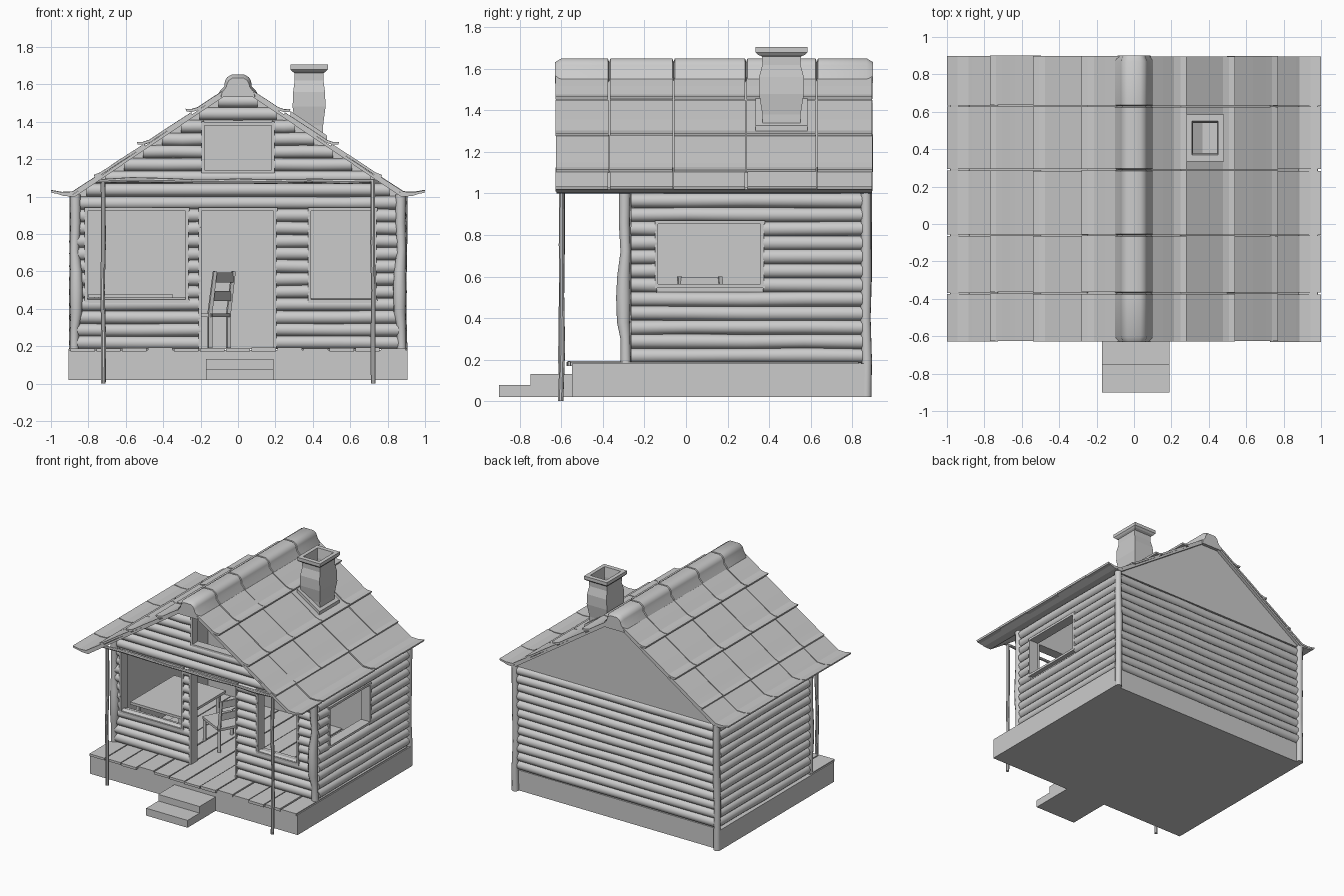
import bpy, bmesh, math, random
from mathutils import Vector, Matrix

if "Cube" in bpy.data.objects:
    bpy.data.objects.remove(bpy.data.objects["Cube"])

random.seed(4)
jit = lambda a: random.uniform(-a, a)


def finish(name, bm, smooth=False):
    bmesh.ops.recalc_face_normals(bm, faces=bm.faces)
    me = bpy.data.meshes.new(name)
    bm.to_mesh(me)
    bm.free()
    if smooth:
        for p in me.polygons:
            p.use_smooth = True
        me.set_sharp_from_angle(angle=math.radians(40))
    ob = bpy.data.objects.new(name, me)
    bpy.context.collection.objects.link(ob)
    return ob


def box(bm, x0, x1, y0, y1, z0, z1):
    m = Matrix.Translation(((x0 + x1) / 2, (y0 + y1) / 2, (z0 + z1) / 2)) @ Matrix.Diagonal((x1 - x0, y1 - y0, z1 - z0, 1))
    return bmesh.ops.create_cube(bm, size=1, matrix=m)['verts']


def loft(bm, rings, caps=True):
    vs = [[bm.verts.new(p) for p in r] for r in rings]
    n = len(vs[0])
    for a, b in zip(vs, vs[1:]):
        for i in range(n):
            bm.faces.new((a[i], a[(i + 1) % n], b[(i + 1) % n], b[i]))
    if caps:
        bm.faces.new(vs[0])
        bm.faces.new(vs[-1])


def rod(bm, pts, radii, sides=10):
    pts = [Vector(p) for p in pts]
    q = (pts[-1] - pts[0]).to_track_quat('Z', 'Y')
    loft(bm, [[p + q @ Vector((r * math.cos(t), r * math.sin(t), 0))
               for t in (2 * math.pi * i / sides for i in range(sides))] for p, r in zip(pts, radii)])


def prism(bm, pts, y0, y1):
    loft(bm, [[(x, y, z) for x, z in pts] for y in (y0, y1)])


# Foundation and steps
bm = bmesh.new()
box(bm, -.905, .905, -.55, .86, .02, .18)
finish("foundation", bm)
bm = bmesh.new()
box(bm, -.17, .19, -.75, -.55, .02, .13)
box(bm, -.17, .19, -.9, -.74, .02, .078)
finish("steps", bm)

# Floor planks with uneven ends
bm = bmesh.new()
n = 13
for i in range(n):
    x = -.9 + 1.8 * i / n
    box(bm, x + .004, x + 1.8 / n - .004, -.565 + jit(.012), -.27 if abs(x) > .85 else .83, .17, .19 + jit(.003))
finish("floor_planks", bm)

# Walls: flat inner panel plus stacked logs, split around the openings
Z0, Z1, ROWS = .185, 1.0, 12
PITCH = (Z1 - Z0) / ROWS


def wall(name, u0, u1, c, inward, along_x, holes):
    P = (lambda u, d, z: (u, c + d, z)) if along_x else (lambda u, d, z: (c + d, u, z))

    def slab(bm, a, b, d0, d1, z0, z1):
        lo, hi = P(a, min(d0, d1), z0), P(b, max(d0, d1), z1)
        box(bm, lo[0], hi[0], lo[1], hi[1], lo[2], hi[2])

    panel, logs, frame = bmesh.new(), bmesh.new(), bmesh.new()
    cur = u0
    for a, b, z0, z1 in holes:
        slab(panel, cur, a, 0, inward * .04, Z0, Z1)
        slab(panel, a, b, 0, inward * .04, z1, Z1)
        if z0 > Z0 + .02:
            slab(panel, a, b, 0, inward * .04, Z0, z0)
            slab(frame, a - .01, b + .01, -inward * .035, inward * .045, z0 - .01, z0 + .008)
        slab(frame, a - .01, b + .01, -inward * .035, inward * .045, z1 - .008, z1 + .01)
        for s in (a, b):
            slab(frame, s - .01, s + .006, -inward * .035, inward * .045, z0, z1)
        cur = b
    slab(panel, cur, u1, 0, inward * .04, Z0, Z1)
    for i in range(ROWS):
        z = Z0 + (i + .5) * PITCH
        cuts = [h for h in holes if h[2] < z < h[3]]
        ends = [u0] + [e for h in cuts for e in (h[0], h[1])] + [u1]
        for a, b in zip(ends[::2], ends[1::2]):
            k = max(2, int((b - a) / .25) + 1)
            rod(logs, [P(a + (b - a) * j / (k - 1), jit(.003), z + jit(.002)) for j in range(k)],
                [PITCH * .52 + jit(.0015) for _ in range(k)], 12)
    finish(name + "_panel", panel)
    finish(name + "_logs", logs, True)
    if holes:
        finish(name + "_frames", frame)
    else:
        frame.free()


wall("front_wall", -.86, .86, -.275, 1, True,
     [(-.81, -.27, .44, .93), (-.2, .2, .185, .93), (.385, .735, .44, .93)])
wall("back_wall", -.86, .86, .845, -1, True, [])
wall("left_wall", -.265, .85, -.865, 1, False, [])
wall("right_wall", -.265, .85, .865, -1, False, [(-.14, .37, .555, .86)])

# Knobbly corner posts
bm = bmesh.new()
for s in (-1, 1):
    zs = (.185, .3, .38, .5, .6, .72, .86, 1.01)
    rod(bm, [(s * (.87 + d), -.295 + d, z) for z, d in zip(zs, (.005, .003, -.006, -.006, -.005, .004, -.002, 0))],
        (.025, .024, .032, .036, .032, .025, .027, .029))
    zs = (.02, .2, .4, .6, .8, 1.01)
    rod(bm, [(s * .878 + jit(.004), .868 + jit(.004), z) for z in zs], (.027, .025, .025, .027, .025, .026))
finish("corner_posts", bm, True)

# Porch posts and crooked beam
bm = bmesh.new()
for s in (-1, 1):
    rod(bm, [(s * .72 + jit(.004), -.6 + jit(.005), z) for z in (0, .25, .5, .75, 1.09)], (.013, .014, .012, .014, .013), 8)
xs = [-.76 + .19 * i for i in range(9)]
rod(bm, [(x, -.6, 1.085 + jit(.006)) for x in xs], [.012 + jit(.003) for _ in xs], 8)
finish("porch_frame", bm, True)

# Gables
w = lambda z: (1.6 - z) / .672
a, b = 1.135, 1.39
bm = bmesh.new()
y0, y1 = -.275, -.24
prism(bm, [(-w(1), 1), (w(1), 1), (w(a), a), (-w(a), a)], y0, y1)
prism(bm, [(-w(b), b), (w(b), b), (0, 1.6)], y0, y1)
for s in (-1, 1):
    prism(bm, [(s * .185, a), (s * w(a), a), (s * w(b), b), (s * .185, b)], y0, y1)
    box(bm, min(s * .18, s * .195), max(s * .18, s * .195), -.31, -.24, a - .01, b + .01)
for z in (a, b):
    box(bm, -.19, .19, -.31, -.24, z - .01, z + .006)
finish("front_gable", bm)
bm = bmesh.new()
prism(bm, [(-w(1), 1), (w(1), 1), (0, 1.6)], .835, .87)
finish("back_gable", bm)
bm = bmesh.new()
for i in range(8):
    z = 1.035 + i * PITCH
    half = w(z + .02)
    for u, v in ([(-half, -.185), (.185, half)] if a < z < b else [(-half, half)]):
        if v - u > .03:
            rod(bm, [(u, -.275, z), ((u + v) / 2, -.275 + jit(.003), z + jit(.003)), (v, -.275, z)], (.034, .035, .034), 12)
finish("front_gable_logs", bm, True)

# Roof deck
bm = bmesh.new()
for s in (-1, 1):
    prism(bm, [(s * x, z) for x, z in ((0, 1.585), (.87, 1.0), (.93, 1.002), (.985, 1.02),
                                       (.98, 1.028), (.93, 1.014), (.88, 1.012), (0, 1.605))], -.625, .895)
finish("roof_deck", bm)

# Overlapping roof tiles with flared lower lips
breaks = (-.63, -.37, -.06, .29, .63, .9)
rows = [(.03, .28, 1.468), (.25, .54, 1.292), (.5, .77, 1.115), (.73, 1.0, 1.035)]
base = lambda x: 1.606 - .672 * x
bm = bmesh.new()
for s in (-1, 1):
    for r, (x0, x1, ze) in enumerate(rows):
        xm = x0 + (x1 - x0) * .5
        xk = x1 - .065 if r < 3 else .885
        zk = base(xk) + .016
        xt = (xk + x1) / 2
        top = [(x0, base(x0) + .012), (xm, base(xm) + .016), (xk, zk), (xt, zk * .55 + ze * .45 - .006), (x1, ze)]
        poly = top + [(x - .004, z - .014) for x, z in reversed(top)]
        for y0, y1 in zip(breaks, breaks[1:]):
            d = jit(.003)
            prism(bm, [(s * min(x, 1), z + d * .5) for x, z in poly], max(-.63, y0 + .003 + d), min(.9, y1 - .003 + d))
finish("roof_tiles", bm)

# Rounded ridge caps
half = [(.105, 1.535), (.1, 1.56), (.073, 1.59), (.07, 1.618), (.058, 1.638), (.035, 1.651)]
prof = half + [(-x, z) for x, z in reversed(half)]
bm = bmesh.new()
for i, (y0, y1) in enumerate(zip(breaks, breaks[1:])):
    e0, e1 = (.03 if i == 0 else .006), (.03 if i == 4 else .006)
    small = [(x * .85, z - .018 if z > 1.6 else z - .004) for x, z in prof]
    loft(bm, [[(x, y, z) for x, z in p] for p, y in
              ((small, y0), (prof, y0 + e0), (prof, y1 - e1), (small, y1))])
finish("ridge_caps", bm, True)

# Hollow chimney with flared cap
sections = [(1.26, .075, .09), (1.38, .075, .092), (1.48, .088, .108), (1.56, .085, .108), (1.62, .077, .092),
            (1.66, .078, .094), (1.668, .09, .112), (1.68, .1, .125), (1.705, .1, .125), (1.705, .07, .09),
            (1.63, .065, .08), (1.4, .065, .08)]
bm = bmesh.new()
loft(bm, [[(.38 + i * hx, .46 + j * hy, z) for i, j in ((-1, -1), (1, -1), (1, 1), (-1, 1))] for z, hx, hy in sections])
finish("chimney", bm)
bm = bmesh.new()
prism(bm, [(x, base(x) + h) for x, h in ((.28, 0), (.475, 0), (.475, .04), (.28, .04))], .335, .585)
finish("chimney_flashing", bm)

# Table behind the left front window
bm = bmesh.new()
box(bm, -.8, -.35, -.2, .35, .46, .48)
for x in (-.77, -.4):
    for y in (-.17, .3):
        box(bm, x, x + .025, y, y + .025, .19, .465)
finish("table", bm)

# Ladder-back chair facing left
bm = bmesh.new()
box(bm, -.12, .12, -.01, .24, .355, .375)
for s in (-.11, .11):
    rod(bm, [(s, 0, .19), (s, 0, .38), (s, -.03, .6)], (.015, .015, .013), 4)
    rod(bm, [(s, .22, .19), (s, .22, .36)], (.015, .015), 4)
for z, v in ((.54, -.026), (.44, -.012)):
    box(bm, -.11, .11, v - .006, v + .006, z, z + .055)
d = Vector((.45, .89, 0)).normalized()
m = Matrix(((d.x, -d.y, 0, -.1), (d.y, d.x, 0, .08), (0, 0, 1, 0), (0, 0, 0, 1)))
bmesh.ops.transform(bm, matrix=m, verts=bm.verts)
finish("chair", bm)
